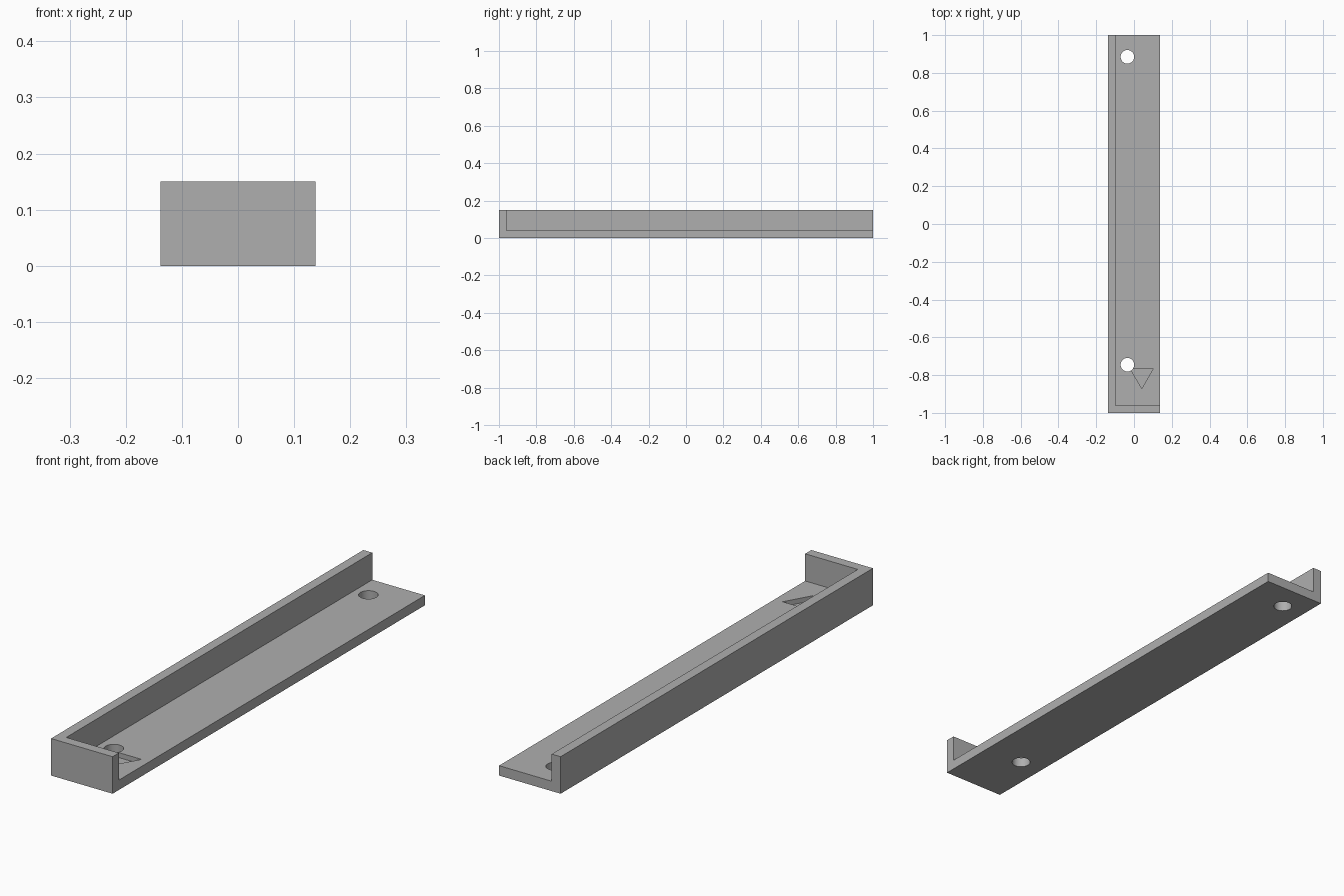
import bpy
import math

old = bpy.data.objects.get("Cube")
if old:
    bpy.data.objects.remove(old, do_unlink=True)

HALF_W, HEIGHT, WALL, FLOOR = 0.138, 0.15, 0.04, 0.04
HOLE_X, HOLE_R = -0.035, 0.036
RECESS_DEPTH = 0.02

grey = bpy.data.materials.new("plain grey")
grey.use_nodes = True
colour = (0.43, 0.43, 0.43, 1)
grey.diffuse_color = colour
grey.node_tree.nodes["Principled BSDF"].inputs["Base Color"].default_value = colour


def box(name, low, high):
    bpy.ops.mesh.primitive_cube_add(size=1, location=[(a + b) / 2 for a, b in zip(low, high)])
    ob = bpy.context.object
    ob.name = name
    ob.scale = [b - a for a, b in zip(low, high)]
    bpy.ops.object.transform_apply(location=True, rotation=False, scale=True)
    return ob


def prism(name, sides, radius, x, y, low, high, turn=0):
    bpy.ops.mesh.primitive_cylinder_add(vertices=sides, radius=radius, depth=high - low,
                                        location=(x, y, (low + high) / 2), rotation=(0, 0, turn))
    bpy.context.object.name = name
    return bpy.context.object


# Solid block that becomes the tray with two walls
tray = box("corner_tray", (-HALF_W, -1, 0), (HALF_W, 1, HEIGHT))
tray.data.materials.append(grey)

# Open pocket, leaving the long left-hand wall and the short front wall
cutters = [box("pocket_cutter", (-HALF_W + WALL, -1 + WALL, FLOOR), (0.5, 1.5, 0.5))]

# Screw holes through the floor
for y in (-0.745, 0.885):
    cutters.append(prism("hole_cutter", 48, HOLE_R, HOLE_X, y, -0.1, 0.1))

# Shallow triangular recess pointing to the front
tri = prism("triangle_cutter", 3, 0.071, 0.041, -0.8, FLOOR - RECESS_DEPTH, 0.1)
tip = min(tri.data.vertices, key=lambda v: v.co.y).co
lead = max(tri.data.vertices, key=lambda v: abs(v.co.y) if abs(v.co.x) < 1e-4 else 0).co
tri.rotation_euler.z = math.pi if lead.y > 0 else 0
cutters.append(tri)

# Cut everything out of the block
for cutter in cutters:
    cutter.hide_render = True
    mod = tray.modifiers.new(cutter.name, "BOOLEAN")
    mod.operation = "DIFFERENCE"
    mod.solver = "EXACT"
    mod.object = cutter
    bpy.context.view_layer.objects.active = tray
    bpy.ops.object.modifier_apply(modifier=mod.name)
    bpy.data.objects.remove(cutter, do_unlink=True)

# Smooth only the hole walls
bpy.ops.object.select_all(action="DESELECT")
tray.select_set(True)
bpy.context.view_layer.objects.active = tray
bpy.ops.object.shade_smooth_by_angle(angle=math.radians(30))
